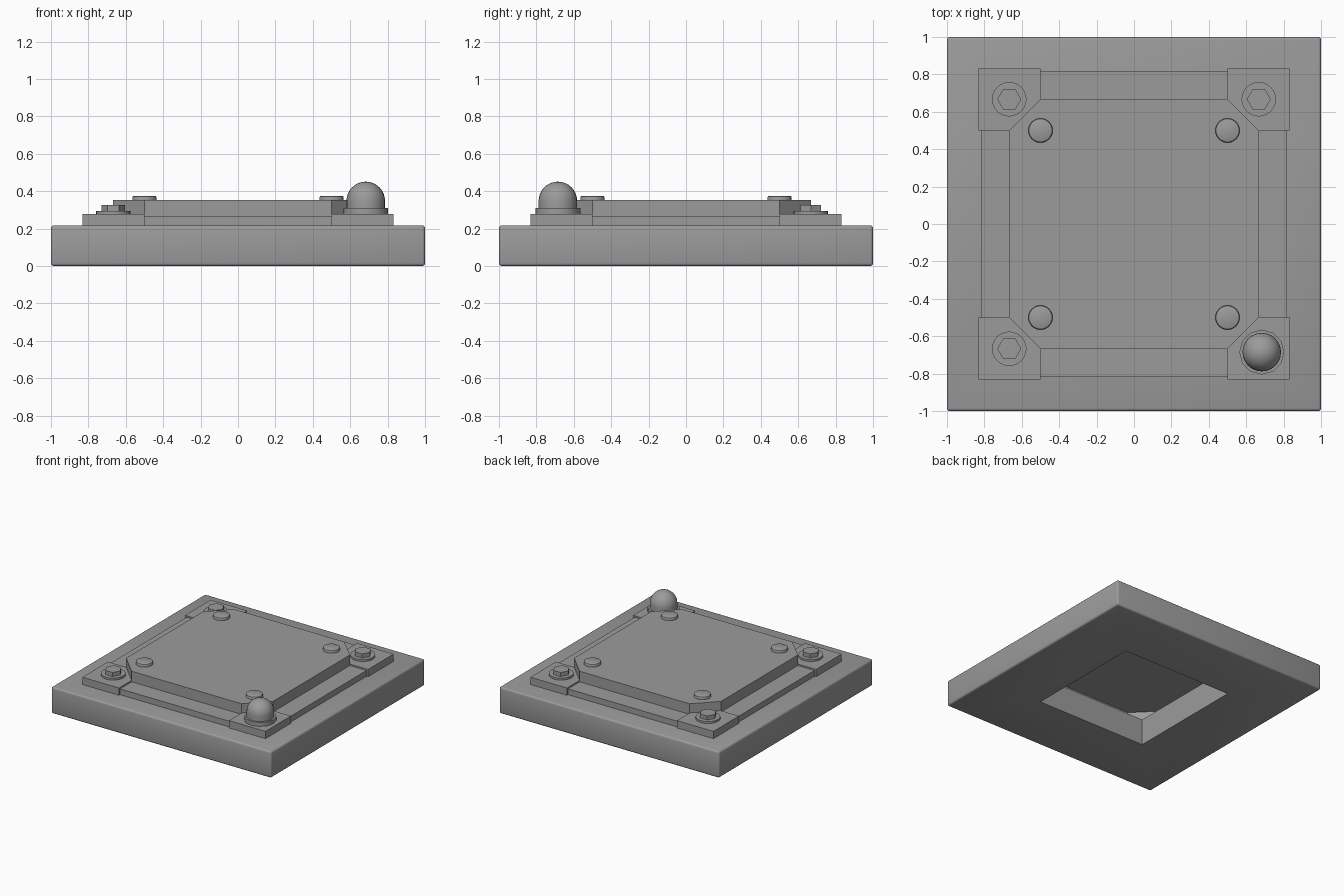
import bpy, bmesh, math

if "Cube" in bpy.data.objects:
    bpy.data.objects.remove(bpy.data.objects["Cube"])

# Dark grey finish shared by all parts
grey = bpy.data.materials.new("dark_grey")
grey.diffuse_color = (0.33, 0.33, 0.33, 1)
grey.use_nodes = True
grey.node_tree.nodes["Principled BSDF"].inputs["Base Color"].default_value = grey.diffuse_color


def add_object(name, bm):
    bmesh.ops.recalc_face_normals(bm, faces=bm.faces)
    mesh = bpy.data.meshes.new(name)
    bm.to_mesh(mesh)
    bm.free()
    mesh.materials.append(grey)
    obj = bpy.data.objects.new(name, mesh)
    bpy.context.collection.objects.link(obj)
    return obj


def prism(name, pts, z0, z1, bottom=True, bevel=0):
    """Extrude a flat outline from z0 to z1, optionally open underneath or bevelled."""
    bm = bmesh.new()
    low = [bm.verts.new((x, y, z0)) for x, y in pts]
    high = [bm.verts.new((x, y, z1)) for x, y in pts]
    n = len(pts)
    for i in range(n):
        j = (i + 1) % n
        bm.faces.new((low[i], low[j], high[j], high[i]))
    bm.faces.new(high)
    if bottom:
        bm.faces.new(low[::-1])
    bmesh.ops.recalc_face_normals(bm, faces=bm.faces)
    if bevel:
        bmesh.ops.bevel(bm, geom=bm.edges[:], offset=bevel, segments=3,
                        profile=0.5, affect='EDGES')
    return add_object(name, bm)


def rect(x0, x1, y0, y1):
    return [(x0, y0), (x1, y0), (x1, y1), (x0, y1)]


def lathe(name, x, y, profile, sides):
    """Stack rings of (radius, z) around a vertical axis; radius 0 is a tip."""
    bm = bmesh.new()
    rings = []
    for r, z in profile:
        if r == 0:
            rings.append([bm.verts.new((x, y, z))])
        else:
            rings.append([bm.verts.new((x + r * math.cos(math.tau * i / sides),
                                        y + r * math.sin(math.tau * i / sides), z))
                          for i in range(sides)])
    for a, b in zip(rings, rings[1:]):
        for i in range(sides):
            j = (i + 1) % sides
            if len(b) == 1:
                bm.faces.new((a[i], a[j], b[0]))
            else:
                bm.faces.new((a[i], a[j], b[j], b[i]))
    bm.faces.new(rings[0][::-1])
    if len(rings[-1]) > 1:
        bm.faces.new(rings[-1])
    return add_object(name, bm)


def smooth(obj):
    bpy.ops.object.select_all(action='DESELECT')
    obj.select_set(True)
    bpy.context.view_layer.objects.active = obj
    bpy.ops.object.shade_smooth_by_angle(angle=math.radians(35))


BASE_TOP = 0.217
PLATE_TOP = 0.352
PAD_TOP = 0.277

# Base slab with softened edges and a square opening through the middle
base = prism("base_slab", rect(-1, 1, -1, 1), 0, BASE_TOP, bevel=0.015)
smooth(base)
cutter = prism("opening_cutter", rect(-0.5, 0.5, -0.5, 0.5), -0.1, 0.5)
cutter.hide_render = True
cutter.display_type = 'WIRE'
cut = base.modifiers.new("opening", 'BOOLEAN')
cut.operation = 'DIFFERENCE'
cut.solver = 'EXACT'
cut.object = cutter

# Raised cover plate with clipped corners, hollow underneath
a, b = 0.667, 0.5
prism("cover_plate", [(b, -a), (a, -b), (a, b), (b, a), (-b, a), (-a, b), (-a, -b), (-b, -a)],
      BASE_TOP, PLATE_TOP, bottom=False)

# Low strips along the four sides
for s, front_back, side in ((-1, "front", "left"), (1, "back", "right")):
    lo, hi = sorted((s * a, s * 0.818))
    prism(front_back + "_strip", rect(-b, b, lo, hi), BASE_TOP, 0.265)
    prism(side + "_strip", rect(lo, hi, -b, b), BASE_TOP, 0.265)

for sx in (-1, 1):
    for sy in (-1, 1):
        tag = ("back_" if sy > 0 else "front_") + ("right" if sx > 0 else "left")
        # Corner pad
        pts = [(0.832, 0.832), (b, 0.832), (b, a), (a, b), (0.832, b)]
        prism("corner_pad_" + tag, [(sx * x, sy * y) for x, y in pts], BASE_TOP, PAD_TOP)
        # Round stud on the plate
        smooth(lathe("plate_stud_" + tag, sx * 0.5, sy * 0.5,
                     [(0.065, PLATE_TOP), (0.065, 0.366), (0.062, 0.372), (0.056, 0.375)], 24))
        # Washer and hex bolt on every corner but the lamp corner
        if (sx, sy) != (1, -1):
            smooth(lathe("washer_" + tag, sx * 0.667, sy * 0.667,
                         [(0.092, PAD_TOP), (0.092, 0.293)], 24))
            lathe("hex_bolt_" + tag, sx * 0.667, sy * 0.667, [(0.064, 0.293), (0.064, 0.326)], 6)

# Lamp collar and dome on the front right corner
smooth(lathe("lamp_collar", 0.683, -0.685, [(0.12, PAD_TOP), (0.12, 0.309)], 12))
R, ZC = 0.103, 0.348
dome = [(R, 0.309)] + [(R * math.cos(t), ZC + R * math.sin(t))
                       for t in (math.pi / 2 * i / 8 for i in range(8))] + [(0, ZC + R)]
smooth(lathe("lamp_dome", 0.683, -0.685, dome, 24))
